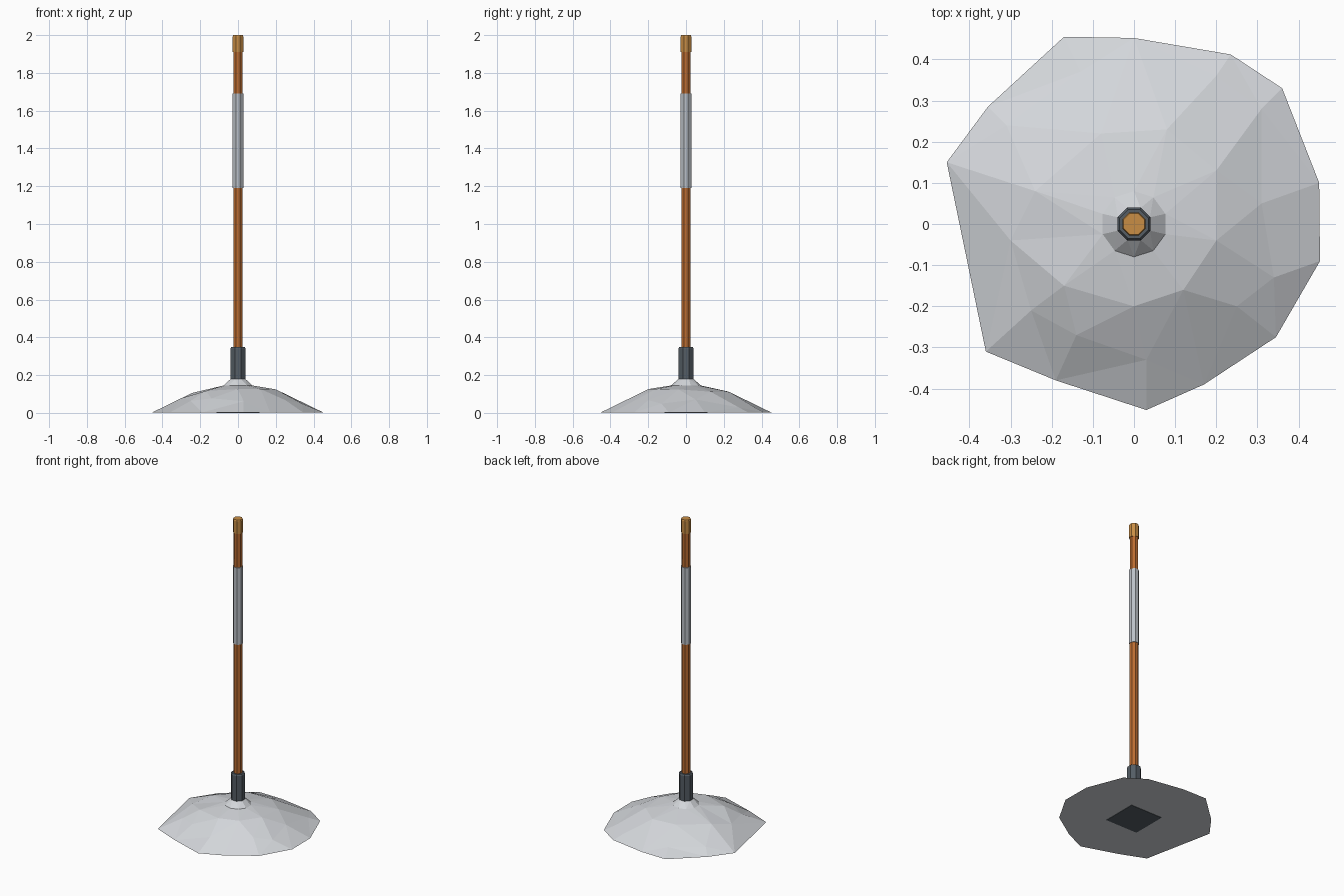
import bpy, bmesh, math
from mathutils import Vector
from mathutils.geometry import delaunay_2d_cdt

if "Cube" in bpy.data.objects:
    bpy.data.objects.remove(bpy.data.objects["Cube"])


def material(name, rgb):
    m = bpy.data.materials.new(name)
    m.diffuse_color = (*rgb, 1)
    m.use_nodes = True
    m.node_tree.nodes["Principled BSDF"].inputs["Base Color"].default_value = m.diffuse_color
    return m


def add_object(name, bm, mat=None):
    bmesh.ops.recalc_face_normals(bm, faces=bm.faces)
    me = bpy.data.meshes.new(name)
    bm.to_mesh(me)
    bm.free()
    ob = bpy.data.objects.new(name, me)
    bpy.context.collection.objects.link(ob)
    if mat:
        me.materials.append(mat)
    return ob


def octagon_part(name, profile, mat=None):
    """Stack octagonal rings; profile holds (half width across flats, z)."""
    bm = bmesh.new()
    rings = []
    for w, z in profile:
        r = w / math.cos(math.pi / 8)
        rings.append([bm.verts.new((r * math.cos((i + .5) * math.pi / 4),
                                    r * math.sin((i + .5) * math.pi / 4), z))
                      for i in range(8)])
    for a, b in zip(rings, rings[1:]):
        for i in range(8):
            j = (i + 1) % 8
            bm.faces.new((a[i], a[j], b[j], b[i]))
    bm.faces.new(rings[0][::-1])
    bm.faces.new(rings[-1])
    return add_object(name, bm, mat)


orange = material("orange_wood", (0.50, 0.15, 0.03))
amber = material("amber", (0.58, 0.27, 0.06))
dark = material("dark_metal", (0.09, 0.11, 0.13))
pale = material("pale_snow", (0.66, 0.68, 0.71))
silver = material("silver_band", (0.50, 0.53, 0.57))

# Pole with its reflective band, cap and ground socket
octagon_part("pole", [(.025, .1), (.025, .93), (.024, 1.95)], orange)
octagon_part("pole_band", [(.028, 1.19), (.028, 1.69)], silver)
octagon_part("pole_cap", [(.028, 1.91), (.028, 1.993), (.025, 2.0)], amber)
octagon_part("socket", [(.040, .12), (.040, .342), (.035, .35)], dark)

# Square anchor plate under the mound
bm = bmesh.new()
bmesh.ops.create_cube(bm, size=1)
bmesh.ops.scale(bm, vec=(.23, .23, .03), verts=bm.verts)
bmesh.ops.translate(bm, vec=(0, 0, .015), verts=bm.verts)
add_object("anchor_plate", bm, dark)

# Faceted mound: irregular rim and loose interior points, triangulated
rim = [(-.17, .455), (0, .452), (.235, .412), (.36, .33), (.45, .1),
       (.452, -.09), (.345, -.275), (.17, -.39), (.03, -.452),
       (-.19, -.38), (-.36, -.31), (-.455, .15), (-.355, .285)]
slope = [(-.13, .37), (.2, .36), (.31, .28), (.31, .05), (.34, -.13),
         (.25, -.2), (.03, -.33), (-.14, -.27), (-.25, -.21), (-.30, -.04),
         (-.31, .24), (-.24, .08), (-.08, .22), (.08, .23), (.2, .13),
         (.2, -.04), (.0, -.2), (-.17, -.15), (.12, -.16)]
neck = [(r * math.cos((i + .5) * 2 * math.pi / n), r * math.sin((i + .5) * 2 * math.pi / n))
        for r, n in ((.08, 10), (.042, 8)) for i in range(n)]
curve = [(0, .18), (.046, .18), (.08, .145), (.2, .126), (.25, .108),
         (.33, .062), (.40, .035), (.5, 0)]


def height(r):
    for (r0, z0), (r1, z1) in zip(curve, curve[1:]):
        if r <= r1:
            return z0 + (z1 - z0) * (r - r0) / (r1 - r0)
    return 0


points = [Vector(p) for p in rim + slope + neck]
verts, _, faces, *_ = delaunay_2d_cdt(points, [], [], 0, 1e-5)
bm = bmesh.new()
rim_set = {(round(x, 3), round(y, 3)) for x, y in rim}
bv = [bm.verts.new((v.x, v.y, .002 if (round(v.x, 3), round(v.y, 3)) in rim_set
                    else height(v.length))) for v in verts]
for f in faces:
    bm.faces.new([bv[i] for i in f])
bmesh.ops.holes_fill(bm, edges=[e for e in bm.edges if e.is_boundary], sides=0)
add_object("snow_mound", bm, pale)
